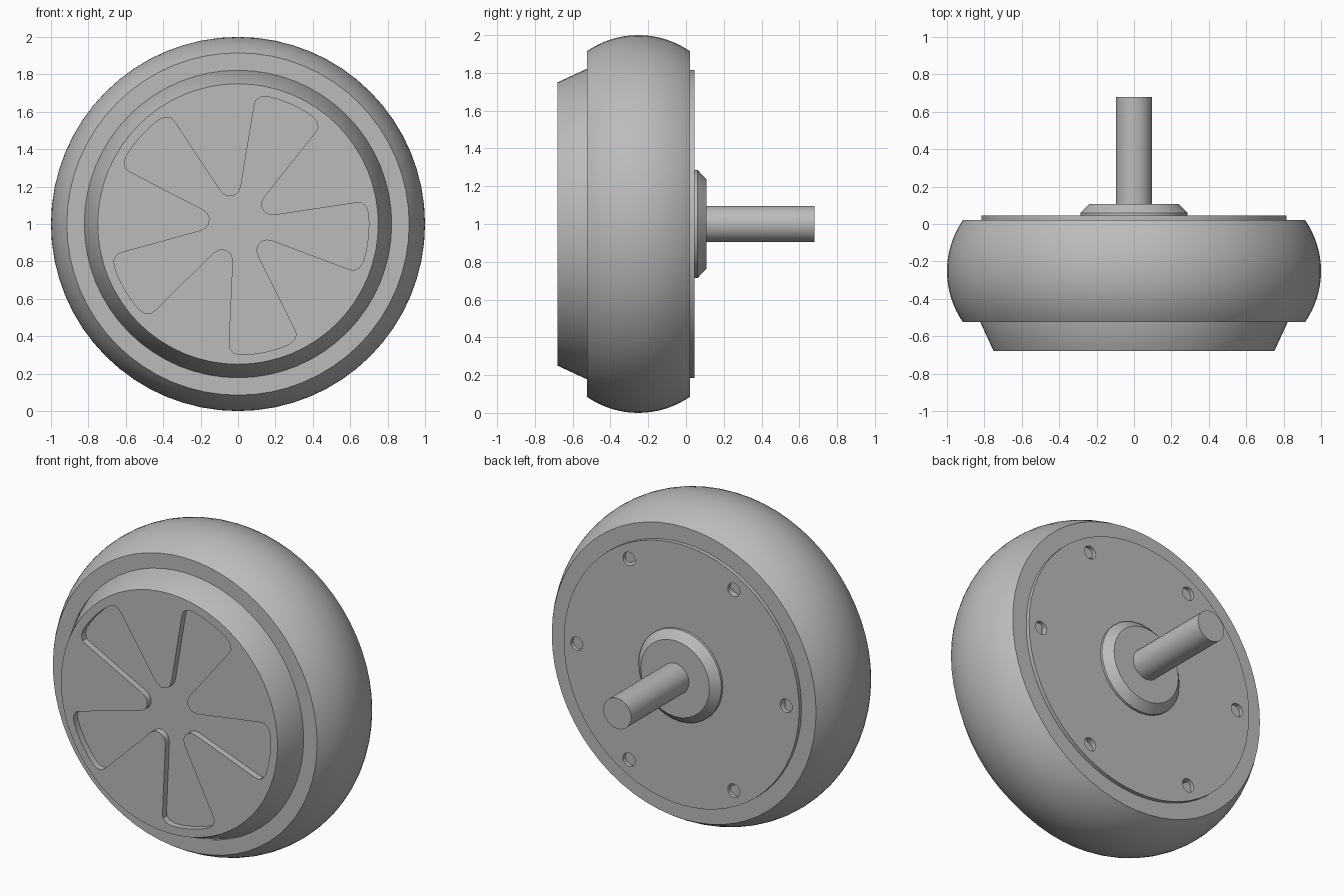
import bpy, bmesh
from math import sin, cos, radians, pi

cube = bpy.data.objects.get("Cube")
if cube:
    bpy.data.objects.remove(cube, do_unlink=True)

AXLE_Z = 1.0

grey = bpy.data.materials.new("plain grey")
grey.use_nodes = True
GREY = (0.5, 0.5, 0.5, 1)
grey.diffuse_color = GREY
grey.node_tree.nodes["Principled BSDF"].inputs["Base Color"].default_value = GREY


def loft(name, rings, closed=False):
    """Skin a list of vertex rings; cap the ends or join last to first."""
    bm = bmesh.new()
    loops = [[bm.verts.new(p) for p in ring] for ring in rings]
    pairs = list(zip(loops, loops[1:]))
    if closed:
        pairs.append((loops[-1], loops[0]))
    else:
        bm.faces.new(loops[0])
        bm.faces.new(loops[-1])
    for a, b in pairs:
        n = len(a)
        for i in range(n):
            j = (i + 1) % n
            bm.faces.new((a[i], a[j], b[j], b[i]))
    bmesh.ops.recalc_face_normals(bm, faces=bm.faces)
    mesh = bpy.data.meshes.new(name)
    bm.to_mesh(mesh)
    bm.free()
    mesh.materials.append(grey)
    obj = bpy.data.objects.new(name, mesh)
    bpy.context.collection.objects.link(obj)
    return obj


def lathe(name, profile, sides=64, closed=False, x=0, z=AXLE_Z):
    """Revolve (radius, y) points about an axis along y."""
    turns = [2 * pi * i / sides for i in range(sides)]
    rings = [[(x + r * cos(t), y, z + r * sin(t)) for t in turns] for r, y in profile]
    return loft(name, rings, closed)


def activate(obj):
    bpy.ops.object.select_all(action='DESELECT')
    obj.select_set(True)
    bpy.context.view_layer.objects.active = obj


def carve(obj, cutter):
    cutter.hide_render = True
    mod = obj.modifiers.new("carve", 'BOOLEAN')
    mod.operation = 'DIFFERENCE'
    mod.solver = 'EXACT'
    mod.object = cutter
    activate(obj)
    bpy.ops.object.modifier_apply(modifier=mod.name)
    bpy.data.objects.remove(cutter, do_unlink=True)


# Tyre: bulging tread with flat side walls
R, HALF, STEPS = 0.48, radians(34.6), 16
tread = [HALF * (2 * i / STEPS - 1) for i in range(STEPS + 1)]
profile = [(1 - R + R * cos(t), -0.252 + R * sin(t)) for t in tread]
y_front, y_back = profile[0][1], profile[-1][1]
tyre = lathe("tyre", [(0.7, y_front)] + profile + [(0.7, y_back)], closed=True)

# Tapered front cap with a five-armed star recess
cap = lathe("front_cap", [(0.75, -0.68), (0.822, y_front), (0.822, -0.4)])
half_arm = [(0.70, 0), (0.70, 6), (0.699, 11), (0.69, 13.8), (0.668, 15.8),
            (0.635, 16.2), (0.202, 19.7), (0.175, 22.5), (0.16, 27), (0.155, 32)]
arm = [(r, -a) for r, a in reversed(half_arm[1:])] + half_arm
outline = []
for k in range(5):
    for r, a in arm:
        t = radians(a - 6 + 72 * k)
        outline.append((r * cos(t), AXLE_Z + r * sin(t)))
star = loft("star_cutter", [[(x, y, z) for x, z in outline] for y in (-0.8, -0.64)])
carve(cap, star)

# Back plate with six bolt holes
plate = lathe("back_plate", [(0.815, -0.15), (0.815, 0.045)])
for k in range(6):
    t = k * pi / 3
    hole = lathe("hole_cutter", [(0.042, -0.06), (0.042, 0.2)], 20,
                 x=0.725 * cos(t), z=AXLE_Z + 0.725 * sin(t))
    carve(plate, hole)

# Chamfered boss and axle shaft
boss = lathe("axle_boss", [(0.287, 0.02), (0.287, 0.06), (0.238, 0.108)], 32)
shaft = lathe("axle_shaft", [(0.096, 0.05), (0.096, 0.68)], 32)

for part in (tyre, cap, plate, boss, shaft):
    activate(part)
    bpy.ops.object.shade_smooth_by_angle(angle=radians(25))
